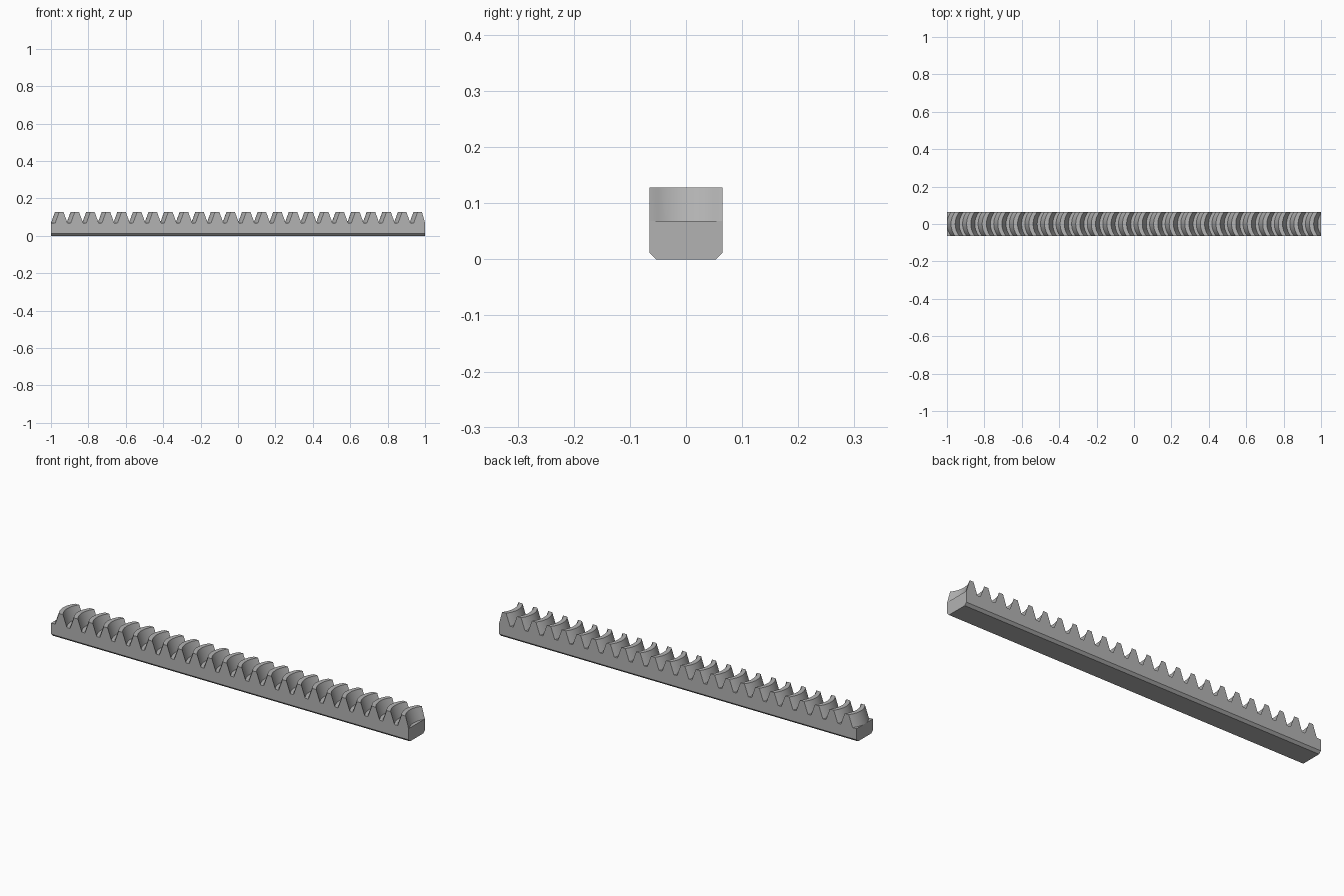
import bpy
import bmesh
from math import pi, sqrt, tan, radians

cube = bpy.data.objects.get("Cube")
if cube:
    bpy.data.objects.remove(cube, do_unlink=True)

# Rack proportions
TEETH = 24
HALF_LEN, HALF_WIDTH = 1.0, 0.065
HEIGHT, CHAMFER = 0.128, 0.012
PITCH = 2 * HALF_LEN / TEETH
MODULE = PITCH / pi
ROOT_Z = HEIGHT - 2.25 * MODULE
SLOPE = tan(radians(20))
ROOT_W = PITCH / 2 + 2.5 * MODULE * SLOPE
FLANK = 2.25 * MODULE * SLOPE
ARC_R = 0.105      # radius of the curved teeth seen from above
SLICES = 16

steel = bpy.data.materials.new("steel grey")
steel.use_nodes = True
colour = (0.45, 0.45, 0.45, 1)
steel.diffuse_color = colour
steel.node_tree.nodes["Principled BSDF"].inputs["Base Color"].default_value = colour


def tooth_profile(y):
    """Toothed outline at depth y, shifted along the tooth arc."""
    shift = ARC_R - sqrt(ARC_R ** 2 - y ** 2)
    points = [(-HALF_LEN, ROOT_Z)]
    for i in range(TEETH):
        x = -HALF_LEN + i * PITCH + shift
        points += [(x, ROOT_Z), (x + FLANK, HEIGHT),
                   (x + ROOT_W - FLANK, HEIGHT), (x + ROOT_W, ROOT_Z)]
    points.append((HALF_LEN, ROOT_Z))
    return [(min(px, HALF_LEN), y, pz) for px, pz in points]


bm = bmesh.new()

# Curved teeth: loft the outline across the width
rows = []
for s in range(SLICES + 1):
    y = HALF_WIDTH * (2 * s / SLICES - 1)
    rows.append([bm.verts.new(p) for p in tooth_profile(y)])
for a, b in zip(rows, rows[1:]):
    for i in range(len(a) - 1):
        bm.faces.new((a[i], a[i + 1], b[i + 1], b[i]))


# Bar below the teeth, with chamfered lower edges
def edge(y, z):
    return [bm.verts.new((x, y, z)) for x in (-HALF_LEN, HALF_LEN)]


front = edge(-HALF_WIDTH, CHAMFER)
front_low = edge(-HALF_WIDTH + CHAMFER, 0)
back_low = edge(HALF_WIDTH - CHAMFER, 0)
back = edge(HALF_WIDTH, CHAMFER)
loops = [front, front_low, back_low, back]
for a, b in zip(loops, loops[1:]):
    bm.faces.new((a[0], b[0], b[1], a[1]))
bm.faces.new(front + rows[0][::-1])
bm.faces.new(back[::-1] + rows[-1])
for end, col in ((0, 0), (1, -1)):
    bm.faces.new([r[col] for r in rows] + [e[end] for e in reversed(loops)])

bmesh.ops.remove_doubles(bm, verts=bm.verts, dist=1e-5)
bmesh.ops.recalc_face_normals(bm, faces=bm.faces)
mesh = bpy.data.meshes.new("gear_rack")
bm.to_mesh(mesh)
bm.free()
mesh.materials.append(steel)

rack = bpy.data.objects.new("gear_rack", mesh)
bpy.context.collection.objects.link(rack)
bpy.context.view_layer.objects.active = rack
rack.select_set(True)
bpy.ops.object.shade_smooth_by_angle(angle=radians(25))
